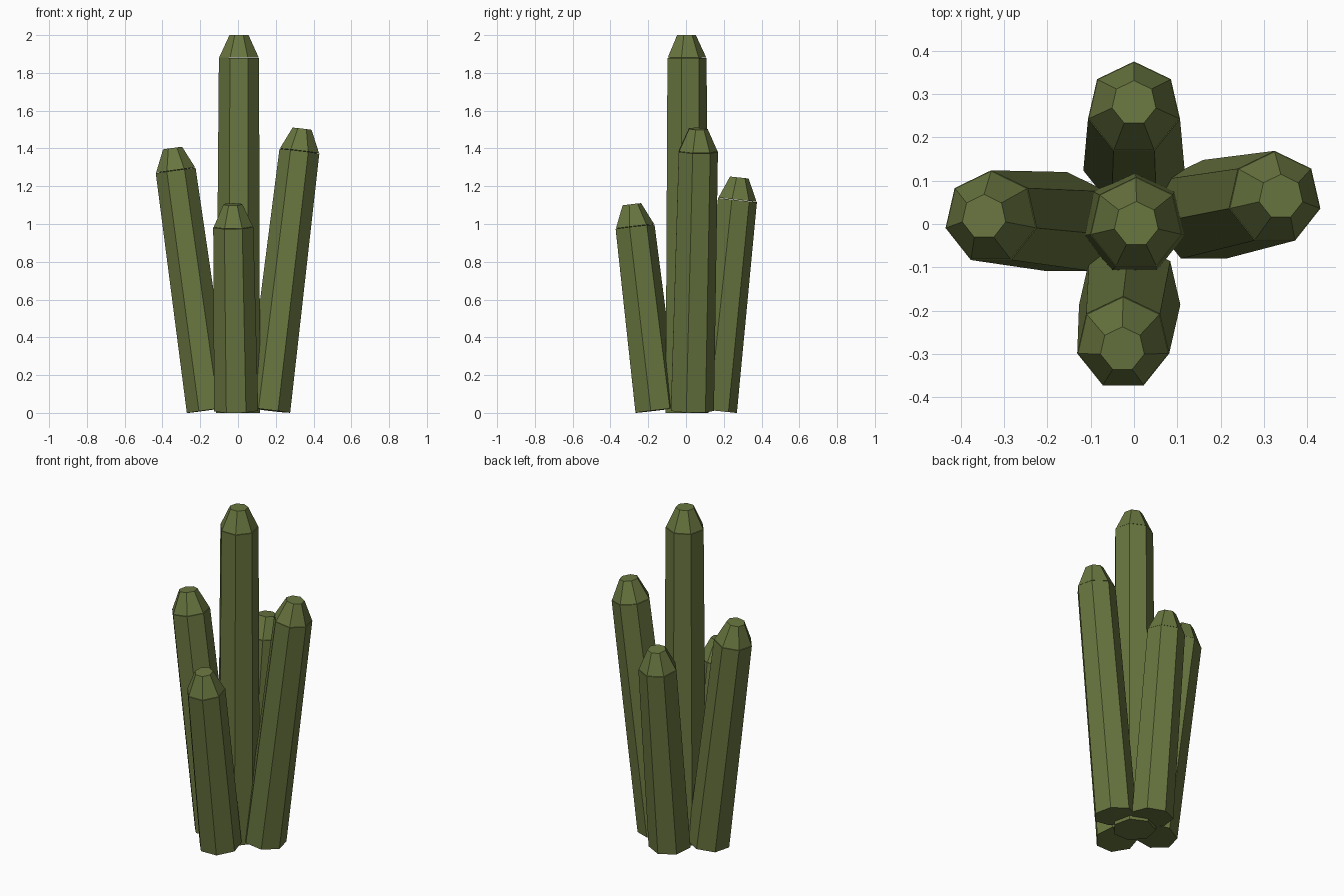
import bpy, bmesh, math
from mathutils import Vector, Euler, Matrix

if "Cube" in bpy.data.objects:
    bpy.data.objects.remove(bpy.data.objects["Cube"])

SIDES = 7
green = bpy.data.materials.new("cactus_green")
green.diffuse_color = (0.14, 0.18, 0.05, 1)
green.use_nodes = True
green.node_tree.nodes["Principled BSDF"].inputs["Base Color"].default_value = green.diffuse_color


def frustum(name, start, rot, r1, r2, length):
    """Seven-sided tapered prism, one corner to the back, starting at its base centre."""
    bm = bmesh.new()
    rings = []
    for r, z in ((r1, 0), (r2, length)):
        ring = []
        for i in range(SIDES):
            a = math.pi / 2 + i * 2 * math.pi / SIDES
            ring.append(bm.verts.new((r * math.cos(a), r * math.sin(a), z)))
        rings.append(ring)
    low, high = rings
    for i in range(SIDES):
        j = (i + 1) % SIDES
        bm.faces.new((low[i], low[j], high[j], high[i]))
    bm.faces.new(low[::-1])
    bm.faces.new(high)
    mesh = bpy.data.meshes.new(name)
    bm.to_mesh(mesh)
    bm.free()
    mesh.materials.append(green)
    obj = bpy.data.objects.new(name, mesh)
    obj.matrix_world = Matrix.Translation(start) @ rot.to_matrix().to_4x4()
    bpy.context.collection.objects.link(obj)


def stem(name, base, top):
    """Leaning stem with a blunt tapered tip on the same axis."""
    base, top = Vector(base), Vector(top)
    d = top - base
    tilt_y = math.atan2(d.x, d.z)
    tilt_x = -math.atan2(d.y, math.hypot(d.x, d.z))
    # x lean is applied after y lean, so the axis points exactly along d
    rot = Euler((tilt_x, tilt_y, 0), 'XYZ')
    axis = d.normalized()
    frustum(name + "_stem", base, rot, 0.12, 0.109, d.length)
    frustum(name + "_tip", top + axis * 0.002, rot, 0.107, 0.052, 0.118)


# name, base centre, top centre of the stem
stem("centre", (0, 0, 0), (0.005, 0, 1.88))
stem("left", (-0.155, 0, 0.015), (-0.33, 0.015, 1.283))
stem("right", (0.16, 0.028, 0.014), (0.325, 0.06, 1.385))
stem("front", (-0.01, -0.16, 0.013), (-0.025, -0.275, 0.985))
stem("back", (0, 0.15, 0.012), (0, 0.267, 1.127))
